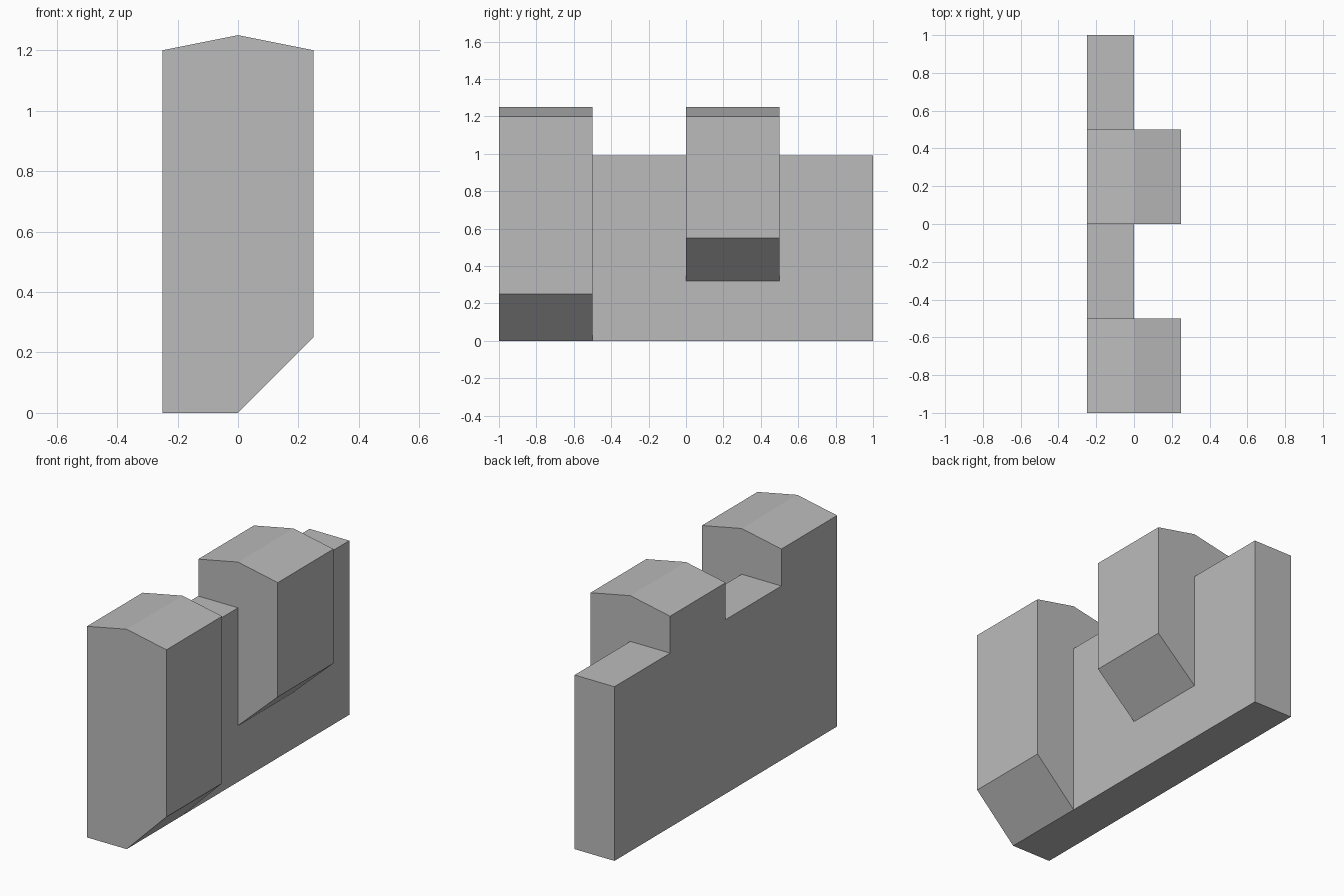
import bpy, bmesh

cube = bpy.data.objects.get("Cube")
if cube:
    bpy.data.objects.remove(cube, do_unlink=True)

# Single stone colour
stone = bpy.data.materials.new("stone_grey")
stone.use_nodes = True
grey = (0.5, 0.5, 0.5, 1)
stone.diffuse_color = grey
stone.node_tree.nodes["Principled BSDF"].inputs["Base Color"].default_value = grey

HALF = 0.25      # half thickness of the merlons
LENGTH = 0.5     # length of each section along the wall


def extrude_profile(name, profile, y):
    """Extrude an x-z outline by one section length along +y."""
    bm = bmesh.new()
    face = bm.faces.new([bm.verts.new((x, y, z)) for x, z in profile])
    ext = bmesh.ops.extrude_face_region(bm, geom=[face])
    verts = [v for v in ext["geom"] if isinstance(v, bmesh.types.BMVert)]
    bmesh.ops.translate(bm, verts=verts, vec=(0, LENGTH, 0))
    bmesh.ops.recalc_face_normals(bm, faces=bm.faces)
    mesh = bpy.data.meshes.new(name)
    bm.to_mesh(mesh)
    bm.free()
    mesh.materials.append(stone)
    obj = bpy.data.objects.new(name, mesh)
    bpy.context.collection.objects.link(obj)


def merlon(name, y, low, high):
    """Tall pitched section whose outer half overhangs on a sloped underside."""
    outline = [(-HALF, 0), (0, 0)]
    if low > 0:
        outline.append((0, low))
    outline += [(HALF, high), (HALF, 1.2), (0, 1.25), (-HALF, 1.2)]
    extrude_profile(name, outline, y)


# Tall merlons, the rear one with a higher overhang
merlon("front_merlon", -1, 0, 0.25)
merlon("rear_merlon", 0, 0.32, 0.55)

# Lower thin wall sections between and behind them
low_wall = [(-HALF, 0), (0, 0), (0, 0.99), (-HALF, 0.99)]
for name, y in (("middle_wall", -0.5), ("rear_wall", 0.5)):
    extrude_profile(name, low_wall, y)
